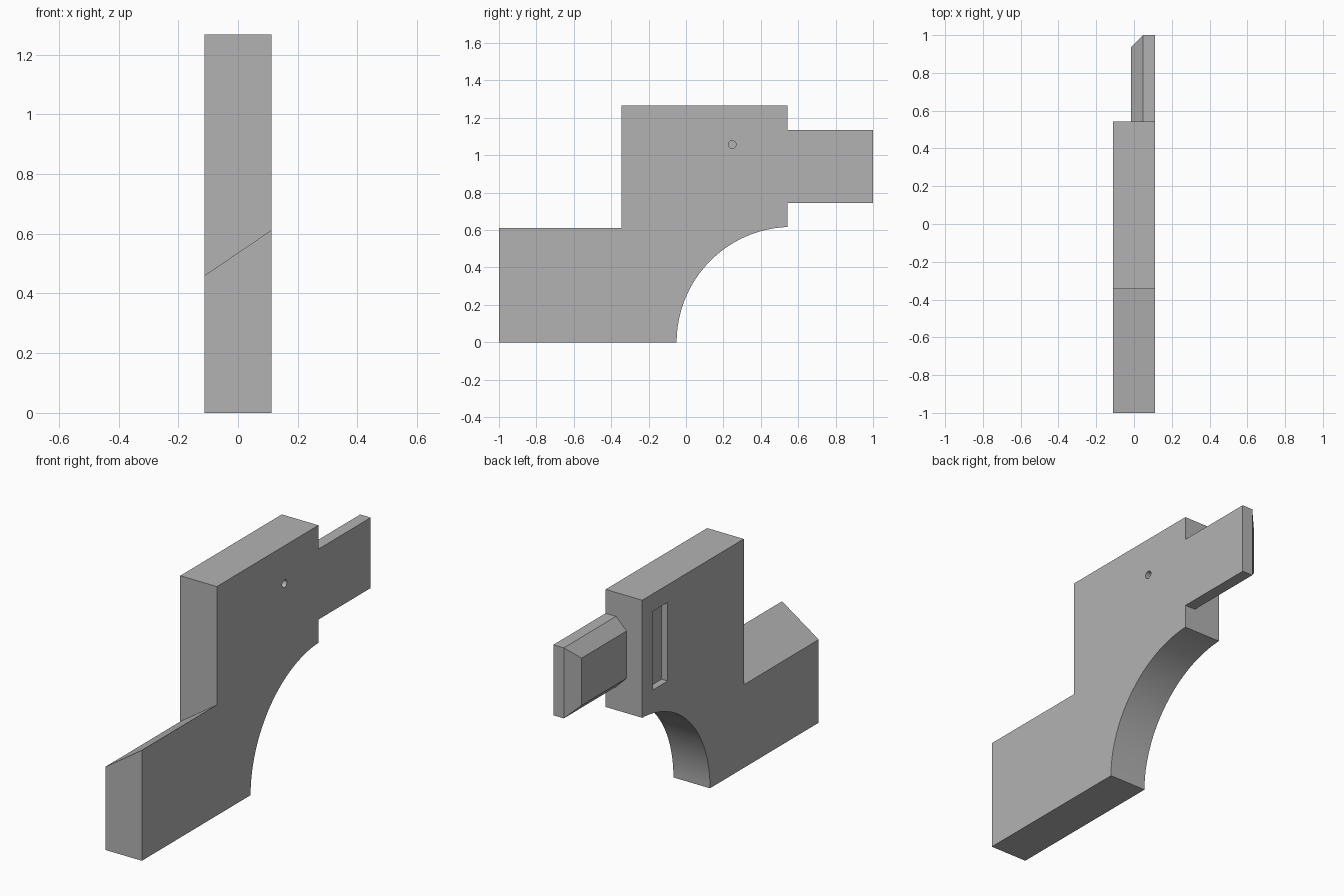
import bpy, bmesh, math
from mathutils import Vector

if "Cube" in bpy.data.objects:
    bpy.data.objects.remove(bpy.data.objects["Cube"], do_unlink=True)

HALF = 0.112            # half thickness of the plate
STEP, BACK = -0.345, 0.543

grey = bpy.data.materials.new("plain grey")
grey.use_nodes = True
grey.diffuse_color = (0.45, 0.45, 0.45, 1)
grey.node_tree.nodes["Principled BSDF"].inputs["Base Color"].default_value = grey.diffuse_color


def finish(name, bm):
    bmesh.ops.recalc_face_normals(bm, faces=bm.faces)
    mesh = bpy.data.meshes.new(name)
    bm.to_mesh(mesh)
    bm.free()
    mesh.materials.append(grey)
    obj = bpy.data.objects.new(name, mesh)
    bpy.context.collection.objects.link(obj)
    return obj


def box_mesh(x, y, z):
    bm = bmesh.new()
    bmesh.ops.create_cube(bm, size=1)
    for v in bm.verts:
        v.co = Vector([(a + b) / 2 + c * (b - a) for (a, b), c in zip((x, y, z), v.co)])
    return bm


def cut(body, cutter):
    cutter.hide_render = True
    mod = body.modifiers.new(cutter.name, 'BOOLEAN')
    mod.object, mod.operation, mod.solver = cutter, 'DIFFERENCE', 'EXACT'
    bpy.context.view_layer.objects.active = body
    bpy.ops.object.modifier_apply(modifier=mod.name)
    bpy.data.objects.remove(cutter, do_unlink=True)


# Plate: stepped side profile with a quarter-round hollow
radius, centre = 0.617, 0.567
sweep = math.acos((centre - BACK) / radius)
profile = [(-1, 0), (centre - radius, 0)]
for i in range(1, 33):
    a = sweep * i / 32
    profile.append((centre - radius * math.cos(a), radius * math.sin(a)))
profile += [(BACK, 1.267), (STEP, 1.267), (STEP, 0.612), (-1, 0.612)]
bm = bmesh.new()
side = bm.faces.new([bm.verts.new((-HALF, y, z)) for y, z in profile])
grown = bmesh.ops.extrude_face_region(bm, geom=[side])
bmesh.ops.translate(bm, vec=(2 * HALF, 0, 0),
                    verts=[g for g in grown["geom"] if isinstance(g, bmesh.types.BMVert)])

# Sloping top of the front arm
for v in bm.verts:
    if v.co.x < 0 and v.co.y <= STEP + 0.001 and abs(v.co.z - 0.612) < 0.001:
        v.co.z = 0.46
plate = finish("plate", bm)

# Shallow slot in the right face
cut(plate, finish("slot_cutter", box_mesh((-0.2, -HALF + 0.037), (0.32, 0.45), (0.735, 1.17))))

# Blind pin holes in the left face
for y, z in ((-0.75, 0.24), (0.247, 1.057)):
    bm = bmesh.new()
    bmesh.ops.create_cone(bm, cap_ends=True, segments=24, radius1=0.021, radius2=0.021, depth=0.2)
    for v in bm.verts:
        v.co = (v.co.z + HALF, v.co.x + y, v.co.y + z)
    cut(plate, finish("pin_hole_cutter", bm))

# Tongue: right side chamfered along its top, bottom and free end
bm = box_mesh((-0.016, HALF), (BACK, 1), (0.745, 1.135))
rim = [e for e in bm.edges
       if all(v.co.x < 0 for v in e.verts) and any(v.co.y > 0.9 for v in e.verts)]
bmesh.ops.bevel(bm, geom=rim, offset=0.064, segments=1, affect='EDGES')
finish("tongue", bm)

# Soft shading on the hollow, sharp edges elsewhere
bpy.ops.object.select_all(action='DESELECT')
plate.select_set(True)
bpy.context.view_layer.objects.active = plate
bpy.ops.object.shade_smooth_by_angle(angle=math.radians(30))
